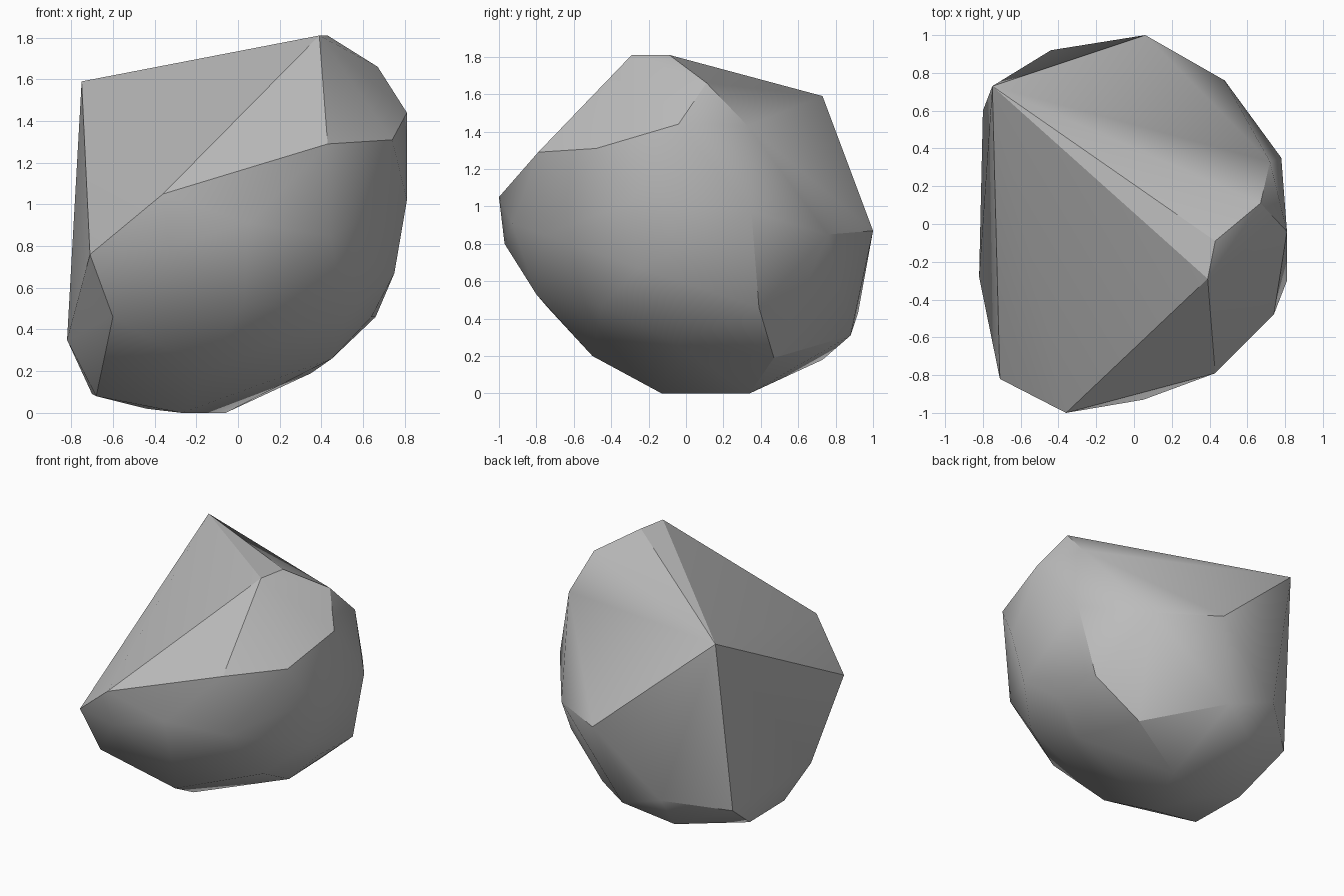
import bpy
import bmesh
import math

# Remove only the default cube
default_cube = bpy.data.objects.get("Cube")
if default_cube:
    bpy.data.objects.remove(default_cube, do_unlink=True)


def make_material(name, colour):
    material = bpy.data.materials.new(name)
    material.use_nodes = True
    material.diffuse_color = colour
    shader = material.node_tree.nodes["Principled BSDF"]
    shader.inputs["Base Color"].default_value = colour
    shader.inputs["Roughness"].default_value = 0.9
    return material


def make_boulder(name, corner_groups, material):
    """Wrap a skin of flat facets around the corner points of a stone."""
    mesh = bpy.data.meshes.new(name)
    bm = bmesh.new()
    for group in corner_groups:
        for corner in group:
            bm.verts.new(corner)
    hull = bmesh.ops.convex_hull(bm, input=bm.verts[:])
    loose = set(hull["geom_interior"]) | set(hull["geom_unused"])
    unused = [item for item in loose if isinstance(item, bmesh.types.BMVert)]
    bmesh.ops.delete(bm, geom=unused, context="VERTS")
    bmesh.ops.recalc_face_normals(bm, faces=bm.faces[:])
    bm.to_mesh(mesh)
    bm.free()
    mesh.materials.append(material)
    boulder = bpy.data.objects.new(name, mesh)
    bpy.context.collection.objects.link(boulder)
    return boulder


# Tall back corner and the ridge it leans across to
peak = [(-.75, .73, 1.59), (.39, -.29, 1.81), (.43, -.09, 1.81)]

# Sharp rim where the broken top meets the rounded belly
rim = [
    (-.71, -.82, .76), (-.36, -1, 1.05), (.43, -.79, 1.29),
    (.74, -.48, 1.31), (.81, -.04, 1.44), (.67, .11, 1.66),
    (.72, .33, 1.43), (.48, .76, .85), (.06, 1, .87),
]

# Rounded belly, running from the front around the left side to the back
belly = [
    (-.6, -.74, .46), (-.33, -.97, .8), (.05, -.93, .91),
    (.44, -.76, .85), (.03, -.8, .53), (.52, -.45, .47),
    (.81, -.3, 1.02), (.75, -.25, .67), (.64, 0, .46),
    (.78, .35, .97), (.66, .39, .46), (-.1, .88, .31),
    (-.44, .92, .43),
]

# Undercut right flank and the base the stone rests on
base = [
    (-.82, -.28, .35), (-.8, .6, .33), (-.68, -.17, .08),
    (-.7, .26, .09), (-.42, .73, .18), (-.44, .2, .02),
    (-.27, -.13, 0), (-.06, .34, 0), (.35, .47, .19),
    (.45, -.05, .26), (-.16, -.5, .2),
]

stone_grey = make_material("stone grey", (.5, .5, .5, 1))
boulder = make_boulder("boulder", [peak, rim, belly, base], stone_grey)

# Soften the worn facets and keep the broken edges crisp
bpy.ops.object.select_all(action="DESELECT")
boulder.select_set(True)
bpy.context.view_layer.objects.active = boulder
bpy.ops.object.shade_smooth_by_angle(angle=math.radians(30))
